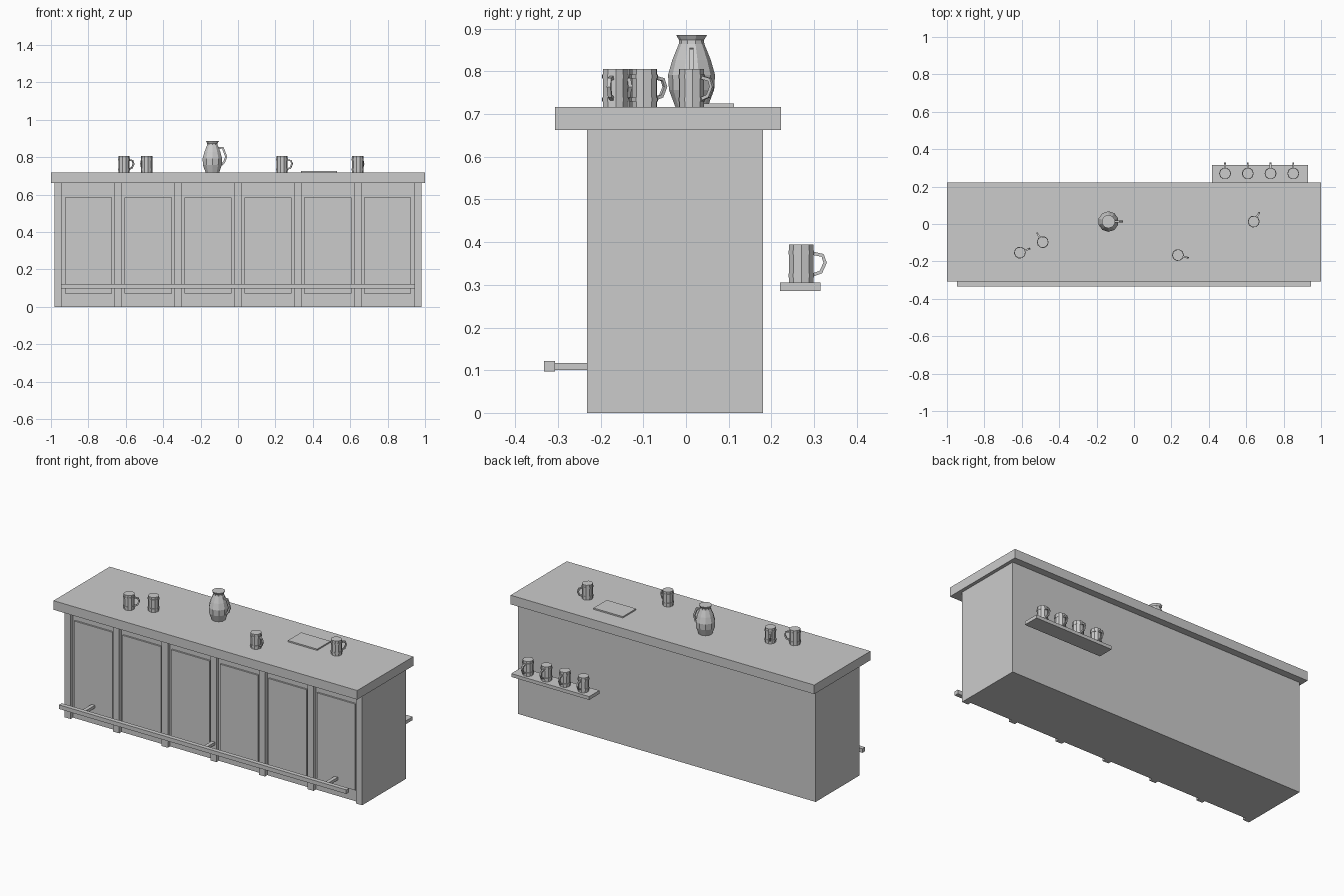
import bpy, bmesh, math
from mathutils import Matrix, Vector

if "Cube" in bpy.data.objects:
    bpy.data.objects.remove(bpy.data.objects["Cube"])

grey = bpy.data.materials.new("plain_grey")
grey.diffuse_color = (0.6, 0.6, 0.6, 1)
grey.use_nodes = True
grey.node_tree.nodes["Principled BSDF"].inputs["Base Color"].default_value = grey.diffuse_color


def finish(name, bm, matrix=Matrix()):
    bmesh.ops.recalc_face_normals(bm, faces=bm.faces)
    mesh = bpy.data.meshes.new(name)
    bm.to_mesh(mesh)
    bm.free()
    mesh.materials.append(grey)
    obj = bpy.data.objects.new(name, mesh)
    obj.matrix_world = matrix
    bpy.context.collection.objects.link(obj)
    return obj


def box(name, x0, x1, y0, y1, z0, z1):
    bm = bmesh.new()
    size = Matrix.Diagonal((x1 - x0, y1 - y0, z1 - z0, 1))
    centre = Matrix.Translation(((x0 + x1) / 2, (y0 + y1) / 2, (z0 + z1) / 2))
    bmesh.ops.create_cube(bm, size=1, matrix=centre @ size)
    return finish(name, bm)


def lathe(bm, profile, sides):
    """Closed solid of revolution from (radius, height) points."""
    rings = []
    for r, z in profile:
        rings.append([bm.verts.new((r * math.cos(2 * math.pi * (i + .5) / sides),
                                    r * math.sin(2 * math.pi * (i + .5) / sides), z))
                      for i in range(sides)])
    for a, b in zip(rings, rings[1:]):
        for i in range(sides):
            j = (i + 1) % sides
            bm.faces.new((a[i], a[j], b[j], b[i]))
    bm.faces.new(rings[0][::-1])
    bm.faces.new(rings[-1])


def handle(bm, path, width, thick):
    """Rectangular bar swept along an (x, z) path."""
    pts = [Vector(p) for p in path]
    rings = []
    for i, p in enumerate(pts):
        t = (pts[min(i + 1, len(pts) - 1)] - pts[max(i - 1, 0)]).normalized()
        n = Vector((-t.y, t.x)) * thick / 2
        rings.append([bm.verts.new((p.x + s * n.x, w * width / 2, p.y + s * n.y))
                      for s, w in ((1, 1), (1, -1), (-1, -1), (-1, 1))])
    for a, b in zip(rings, rings[1:]):
        for i in range(4):
            j = (i + 1) % 4
            bm.faces.new((a[i], a[j], b[j], b[i]))
    bm.faces.new(rings[0])
    bm.faces.new(rings[-1][::-1])


def place(x, y, z, degrees):
    return Matrix.Translation((x, y, z)) @ Matrix.Rotation(math.radians(degrees), 4, 'Z')


def mug(name, x, y, z, degrees):
    bm = bmesh.new()
    # body with two raised hoops
    lathe(bm, [(.030, 0), (.030, .012), (.032, .012), (.032, .022), (.030, .022),
               (.030, .066), (.032, .066), (.032, .076), (.030, .076), (.030, .089)], 10)
    handle(bm, [(.026, .069), (.050, .064), (.056, .047), (.046, .025), (.026, .018)], .009, .008)
    finish(name, bm, place(x, y, z, degrees))


# counter body and top
box("counter_body", -.98, .98, -.21, .18, 0, .665)
box("counter_top", -1, 1, -.307, .222, .663, .717)

# front stiles and raised panels
for i in range(7):
    x = -.96 + .32 * i
    box(f"front_stile_{i + 1}", x - .02, x + .02, -.232, -.208, 0, .664)
for i in range(6):
    x = -.8 + .32 * i
    box(f"front_panel_{i + 1}", x - .126, x + .126, -.22, -.208, .07, .583)

# foot rail on three brackets
box("foot_rail", -.946, .946, -.333, -.307, .097, .121)
for i, x in enumerate((-.8, 0, .8)):
    box(f"rail_bracket_{i + 1}", x - .011, x + .011, -.31, -.205, .1, .117)

# rear shelf with a row of mugs
box("rear_shelf", .417, .93, .22, .315, .285, .305)
for i in range(4):
    mug(f"shelf_mug_{i + 1}", .487 + .1215 * i, .27, .305, 90)

# mugs on the counter
for i, (x, y, a) in enumerate(((-.61, -.153, 22), (-.488, -.097, 122),
                               (.235, -.166, -15), (.64, .013, 58))):
    mug(f"counter_mug_{i + 1}", x, y, .717, a)

# flat tray
box("tray", .337, .53, -.012, .113, .716, .725)

# pitcher with its handle
bm = bmesh.new()
lathe(bm, [(.038, 0), (.053, .04), (.055, .075), (.045, .11), (.030, .147),
           (.029, .156), (.036, .168)], 10)
handle(bm, [(.030, .132), (.056, .132), (.074, .085), (.062, .055), (.045, .040)], .010, .011)
finish("pitcher", bm, place(-.137, .013, .717, 0))
